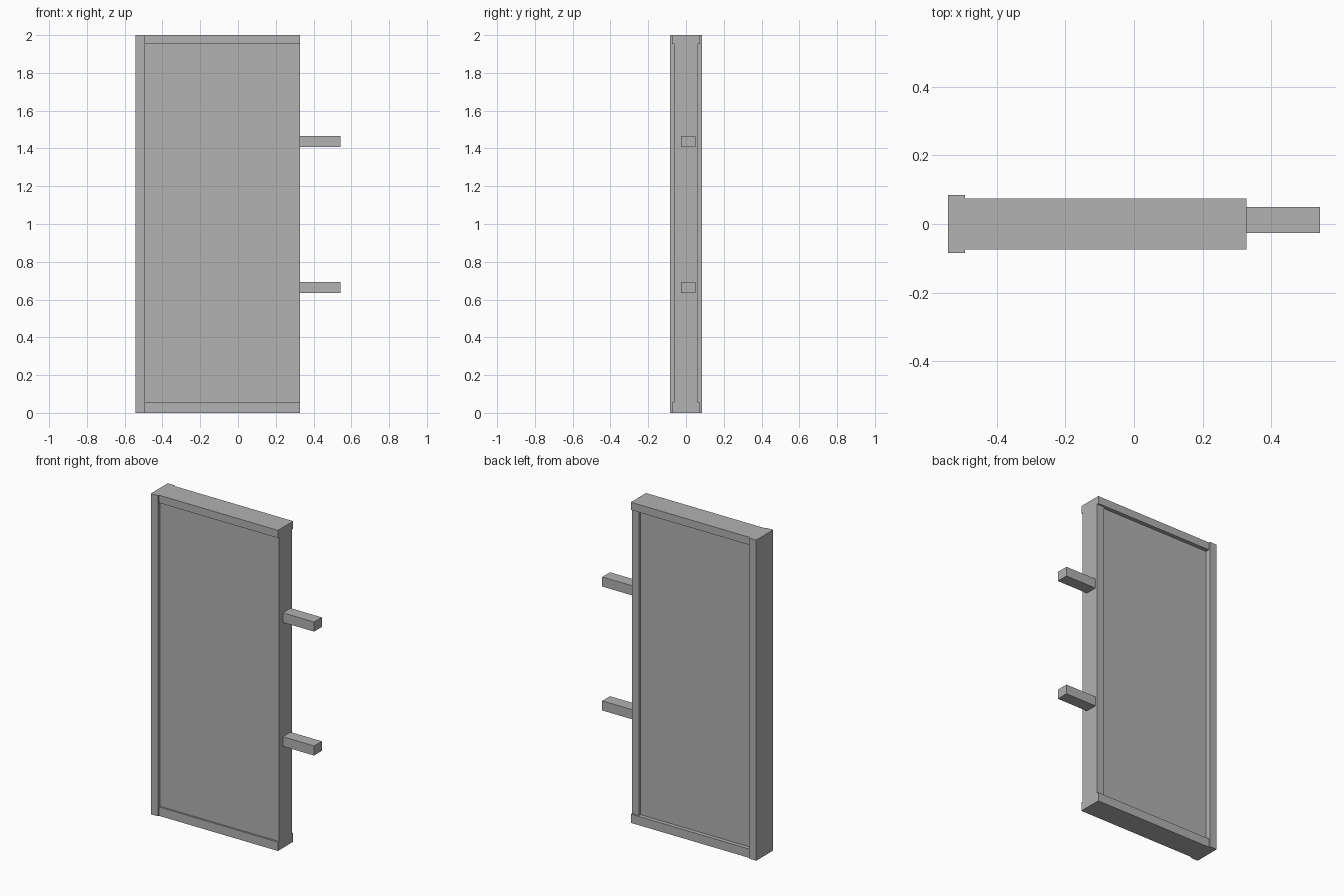
import bpy
import bmesh
from mathutils import Vector

cube = bpy.data.objects.get("Cube")
if cube:
    bpy.data.objects.remove(cube, do_unlink=True)

grey = bpy.data.materials.new("plain_grey")
grey.use_nodes = True
colour = (0.445, 0.445, 0.445, 1)
grey.diffuse_color = colour
grey.node_tree.nodes["Principled BSDF"].inputs["Base Color"].default_value = colour


def box(name, x, y, z):
    """Box spanning the given (min, max) range on each axis."""
    mesh = bpy.data.meshes.new(name)
    bm = bmesh.new()
    bmesh.ops.create_cube(bm, size=1)
    spans = (x, y, z)
    size = Vector([hi - lo for lo, hi in spans])
    middle = Vector([(lo + hi) / 2 for lo, hi in spans])
    bmesh.ops.scale(bm, vec=size, verts=bm.verts)
    bmesh.ops.translate(bm, vec=middle, verts=bm.verts)
    bm.to_mesh(mesh)
    bm.free()
    mesh.materials.append(grey)
    obj = bpy.data.objects.new(name, mesh)
    bpy.context.collection.objects.link(obj)
    return obj


LEFT, RIGHT, HEIGHT = 0.328, -0.543, 2.0
POST = 0.05
RAIL_LOW, RAIL_HIGH = 0.055, 1.952
inner_right = RIGHT + POST
inner_left = LEFT - POST

# Upright posts: the thick outer one and the thinner one carrying the pegs
box("thick_post", (RIGHT, inner_right), (-0.084, 0.084), (0, HEIGHT))
box("peg_post", (inner_left, LEFT), (-0.064, 0.064), (RAIL_LOW, RAIL_HIGH))

# Top and bottom rails
for name, span in (("bottom_rail", (0, RAIL_LOW)), ("top_rail", (RAIL_HIGH, HEIGHT))):
    box(name, (inner_right, LEFT), (-0.075, 0.075), span)

# Infill panel, flush with the peg post in front and recessed at the back
box("panel", (inner_right, inner_left), (-0.064, 0.05), (RAIL_LOW, RAIL_HIGH))

# Square pegs on the side
for name, z in (("lower_peg", 0.664), ("upper_peg", 1.437)):
    box(name, (LEFT, 0.543), (-0.026, 0.05), (z - 0.03, z + 0.03))
